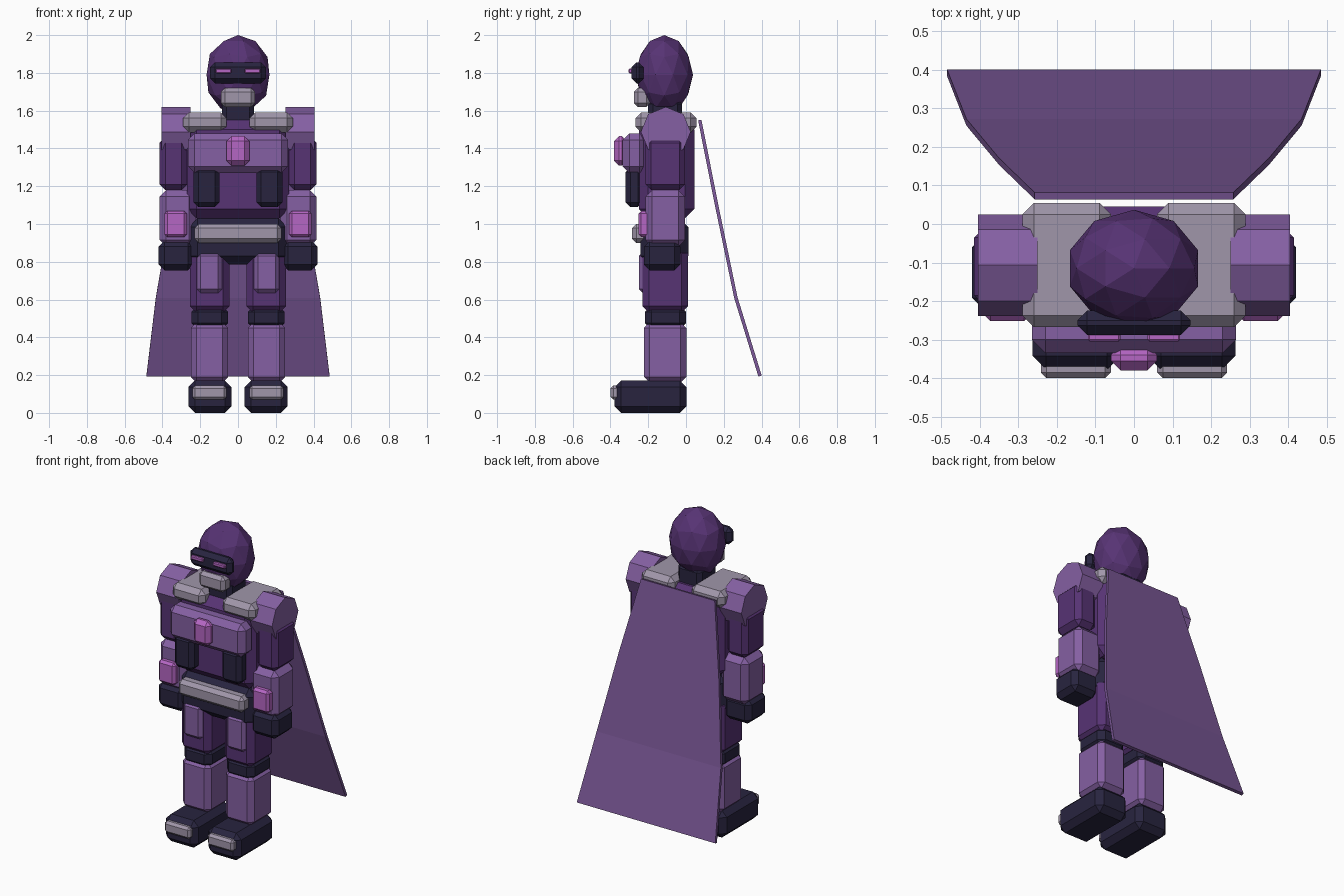
import bpy, bmesh, math
from mathutils import Matrix, Vector

if "Cube" in bpy.data.objects:
    bpy.data.objects.remove(bpy.data.objects["Cube"])


def material(name, hex_code):
    rgb = [int(hex_code[i:i + 2], 16) / 255 for i in (0, 2, 4)]
    m = bpy.data.materials.new(name)
    m.diffuse_color = (*[((c + 0.055) / 1.055) ** 2.4 for c in rgb], 1)
    m.use_nodes = True
    m.node_tree.nodes["Principled BSDF"].inputs["Base Color"].default_value = m.diffuse_color
    return m


PURPLE = material("deep_purple", "573374")
LILAC = material("lilac", "8560A3")
NAVY = material("navy", "28243F")
GREY = material("grey", "A096AA")
PINK = material("pink", "B566C4")
CAPE = material("cape_purple", "775593")


def add(name, bm, mat):
    mesh = bpy.data.meshes.new(name)
    bmesh.ops.recalc_face_normals(bm, faces=bm.faces)
    bm.to_mesh(mesh)
    bm.free()
    mesh.materials.append(mat)
    ob = bpy.data.objects.new(name, mesh)
    bpy.context.collection.objects.link(ob)
    return ob


def box(name, x, y, z, mat, bevel=0.03, pair=False):
    """Chamfered box from (min, max) ranges; pair=True adds the mirrored twin."""
    if pair:
        box(name + "_left", x, y, z, mat, bevel)
        box(name + "_right", (-x[1], -x[0]), y, z, mat, bevel)
        return
    lo, hi = Vector((x[0], y[0], z[0])), Vector((x[1], y[1], z[1]))
    bm = bmesh.new()
    bmesh.ops.create_cube(bm, size=1, matrix=Matrix.Translation((lo + hi) / 2)
                          @ Matrix.Diagonal((*(hi - lo), 1)))
    ob = add(name, bm, mat)
    mod = ob.modifiers.new("chamfer", 'BEVEL')
    mod.width, mod.segments = bevel, 1


# Head
bm = bmesh.new()
bmesh.ops.create_icosphere(bm, subdivisions=2, radius=1,
                           matrix=Matrix.Translation((0, -0.115, 1.79))
                           @ Matrix.Diagonal((0.175, 0.152, 0.21, 1)))
add("head", bm, PURPLE)
box("visor", (-0.147, 0.147), (-0.288, -0.225), (1.745, 1.855), NAVY, 0.025)
box("eye_light", (0.035, 0.12), (-0.305, -0.28), (1.798, 1.822), PINK, 0.005, True)
box("jaw_guard", (-0.09, 0.09), (-0.275, -0.19), (1.62, 1.72), GREY, 0.02)
box("neck", (-0.085, 0.085), (-0.2, -0.02), (1.5, 1.66), NAVY, 0.025)

# Torso
box("torso", (-0.27, 0.27), (-0.25, 0.045), (1.03, 1.55), PURPLE, 0.05)
box("chest_plate", (-0.265, 0.265), (-0.335, -0.21), (1.27, 1.48), LILAC, 0.035)
box("chest_gem", (-0.06, 0.06), (-0.38, -0.315), (1.31, 1.465), PINK, 0.025)
box("pouch", (0.097, 0.235), (-0.32, -0.23), (1.09, 1.30), NAVY, 0.025, True)
box("collar_pad", (0.06, 0.29), (-0.268, 0.055), (1.485, 1.59), GREY, 0.03, True)
box("pelvis", (-0.26, 0.26), (-0.24, 0.012), (0.785, 1.03), NAVY, 0.045)
box("belt_plate", (-0.23, 0.23), (-0.285, -0.2), (0.9, 1.0), GREY, 0.022)

# Arms
for side, s in (("left", 1), ("right", -1)):
    bm = bmesh.new()
    bmesh.ops.create_cone(bm, cap_ends=True, segments=8, radius1=0.132,
                          radius2=0.132, depth=0.155,
                          matrix=Matrix.Translation((s * 0.328, -0.107, 1.488))
                          @ Matrix.Rotation(math.pi / 2, 4, 'Y'))
    add("shoulder_" + side, bm, LILAC)
box("upper_arm", (0.268, 0.415), (-0.215, -0.005), (1.18, 1.46), PURPLE, 0.03, True)
box("forearm", (0.225, 0.415), (-0.215, -0.005), (0.88, 1.18), LILAC, 0.035, True)
box("gauntlet_pad", (0.27, 0.388), (-0.252, -0.19), (0.93, 1.07), PINK, 0.015, True)
box("hand", (0.235, 0.42), (-0.222, -0.03), (0.755, 0.91), NAVY, 0.03, True)

# Legs
box("thigh", (0.045, 0.255), (-0.23, 0.01), (0.53, 0.88), PURPLE, 0.035, True)
box("thigh_plate", (0.085, 0.218), (-0.25, -0.2), (0.635, 0.85), LILAC, 0.02, True)
box("knee", (0.052, 0.247), (-0.218, 0.0), (0.44, 0.57), NAVY, 0.035, True)
box("shin", (0.052, 0.25), (-0.222, 0.002), (0.16, 0.48), LILAC, 0.03, True)
box("boot", (0.035, 0.263), (-0.378, 0.002), (0.0, 0.172), NAVY, 0.035, True)
box("toe_cap", (0.06, 0.242), (-0.4, -0.35), (0.07, 0.145), GREY, 0.015, True)

# Cape: straight rows that widen and sweep backwards
bm = bmesh.new()
rows = [(0.258, 0.073, 1.55), (0.35, 0.162, 1.1), (0.435, 0.264, 0.61), (0.485, 0.392, 0.195)]
pairs = [(bm.verts.new((-w, y, z)), bm.verts.new((w, y, z))) for w, y, z in rows]
for a, b in zip(pairs, pairs[1:]):
    bm.faces.new((a[0], a[1], b[1], b[0]))
cape = add("cape", bm, CAPE)
mod = cape.modifiers.new("thickness", 'SOLIDIFY')
mod.thickness, mod.offset = 0.018, 0
